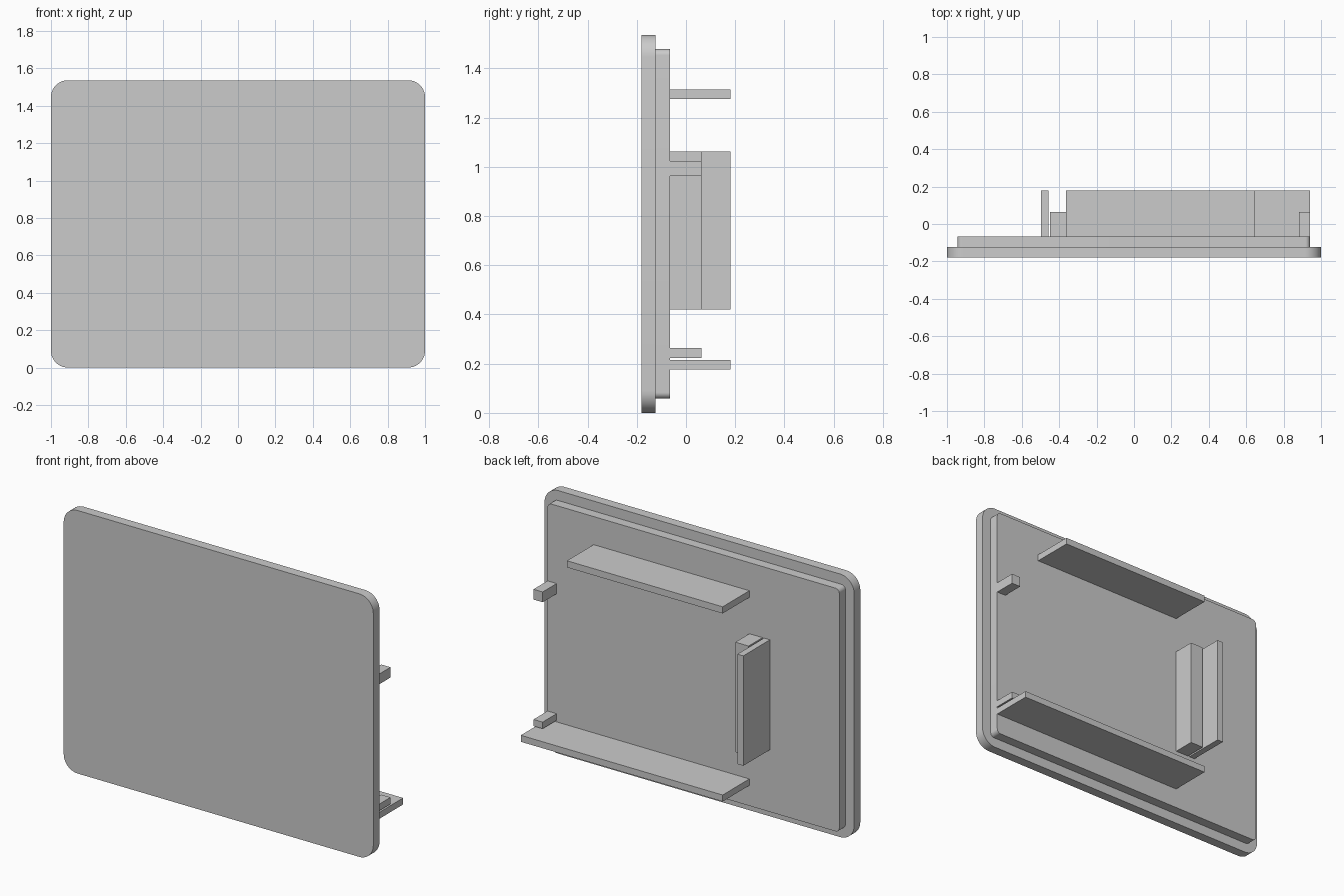
import bpy, bmesh

cube = bpy.data.objects.get("Cube")
if cube:
    bpy.data.objects.remove(cube, do_unlink=True)

GREY = (0.6, 0.6, 0.6, 1.0)
grey = bpy.data.materials.new("light grey")
grey.use_nodes = True
grey.diffuse_color = GREY
grey.node_tree.nodes["Principled BSDF"].inputs["Base Color"].default_value = GREY


def block(name, x, y, z, radius=0.0):
    """Box spanning the x, y, z ranges; radius rounds the four edges along y."""
    bm = bmesh.new()
    bmesh.ops.create_cube(bm, size=1)
    for v in bm.verts:
        v.co = [lo if c < 0 else hi for c, (lo, hi) in zip(v.co, (x, y, z))]
    if radius:
        edges = [e for e in bm.edges
                 if abs(e.verts[0].co.y - e.verts[1].co.y) > 0.01]
        bmesh.ops.bevel(bm, geom=edges, offset=radius, segments=10,
                        profile=0.5, affect='EDGES')
    bmesh.ops.recalc_face_normals(bm, faces=bm.faces)
    mesh = bpy.data.meshes.new(name)
    bm.to_mesh(mesh)
    bm.free()
    mesh.materials.append(grey)
    obj = bpy.data.objects.new(name, mesh)
    bpy.context.collection.objects.link(obj)
    if radius:
        bpy.ops.object.select_all(action='DESELECT')
        obj.select_set(True)
        bpy.context.view_layer.objects.active = obj
        bpy.ops.object.shade_smooth_by_angle()
    return obj


FRONT, STEP, BACK, MID, TIP = -0.18, -0.123, -0.066, 0.063, 0.18
DEEP, SHORT = (BACK, TIP), (BACK, MID)

# Stepped cover plate
block("cover_plate", (-1, 1), (FRONT, STEP), (0, 1.536), 0.09)
block("inner_plate", (-0.944, 0.941), (STEP, BACK), (0.058, 1.478), 0.025)

# Horizontal ribs on the back
block("upper_rib", (-0.363, 0.643), DEEP, (1.275, 1.314))
block("lower_rib", (-0.363, 0.941), DEEP, (0.177, 0.215))

# Upright rib with a shorter block beside it, leaving a narrow slot
block("upright_rib", (-0.496, -0.458), DEEP, (0.421, 1.063))
block("upright_block", (-0.448, -0.363), SHORT, (0.421, 1.063))

# Small pegs along the left edge
for name, z in (("upper_peg", (0.963, 1.023)), ("lower_peg", (0.224, 0.263))):
    block(name, (0.882, 0.941), SHORT, z)
